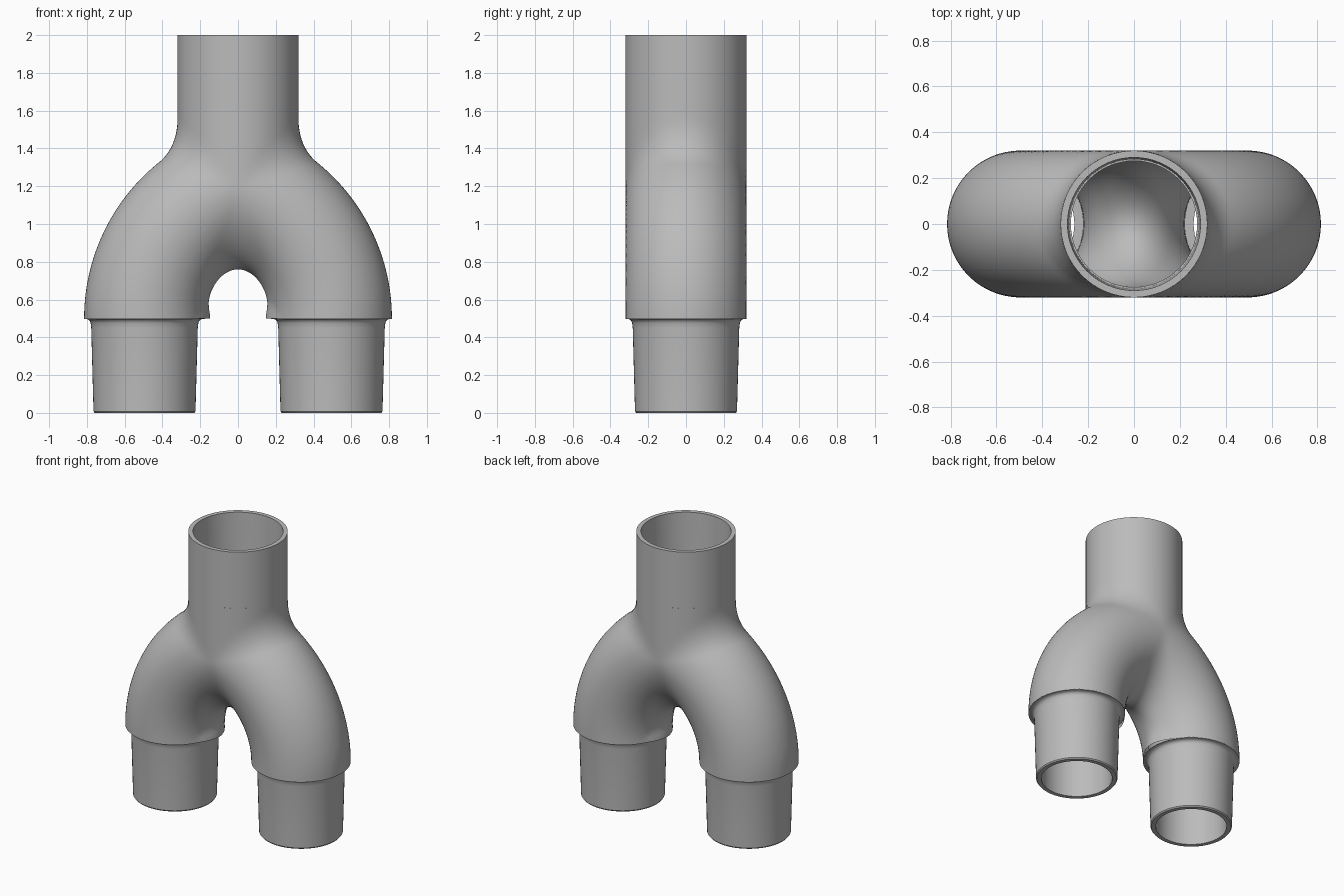
import bpy, bmesh, math
from mathutils import Vector, Matrix

cube = bpy.data.objects.get("Cube")
if cube:
    bpy.data.objects.remove(cube)

LEG_X, BEND_Z, BEND_R = 0.495, 0.5, 0.74      # leg axis, start and radius of the bend
BEND_X = LEG_X - BEND_R                       # centre of the bend
END = math.acos(-BEND_X / BEND_R)             # bend angle where both legs meet
JOIN_Z = BEND_Z + BEND_R * math.sin(END)
OUTER, INNER, FILLET = 0.32, 0.275, 0.27

grey = bpy.data.materials.new("grey_plastic")
grey.use_nodes = True
grey.diffuse_color = (0.5, 0.5, 0.5, 1)
grey.node_tree.nodes["Principled BSDF"].inputs["Base Color"].default_value = (0.5, 0.5, 0.5, 1)


def add_object(name, bm):
    mesh = bpy.data.meshes.new(name)
    bm.to_mesh(mesh)
    bm.free()
    mesh.materials.append(grey)
    ob = bpy.data.objects.new(name, mesh)
    bpy.context.collection.objects.link(ob)
    return ob


def smooth(ob):
    bpy.ops.object.select_all(action='DESELECT')
    ob.select_set(True)
    bpy.context.view_layer.objects.active = ob
    bpy.ops.object.shade_smooth_by_angle(angle=math.radians(35))


def lathe(name, profile, x=0, segments=64):
    """Revolve (radius, height) points around a vertical axis."""
    bm = bmesh.new()
    rings = []
    for r, z in profile:
        rings.append([bm.verts.new((x + r * math.cos(math.tau * i / segments),
                                    r * math.sin(math.tau * i / segments), z))
                      for i in range(segments)])
    for a, b in zip(rings, rings[1:]):
        for i in range(segments):
            j = (i + 1) % segments
            bm.faces.new((a[i], a[j], b[j], b[i]))
    smooth(add_object(name, bm))


def sweep(bm, path, radius, segments=48):
    """Closed tube along a path of points in the XZ plane."""
    rings = []
    for i, p in enumerate(path):
        t = (path[min(i + 1, len(path) - 1)] - path[max(i - 1, 0)]).normalized()
        side, y = Vector((t.z, 0, -t.x)), Vector((0, 1, 0))
        rings.append([bm.verts.new(p + radius * (side * math.cos(math.tau * k / segments)
                                                 + y * math.sin(math.tau * k / segments)))
                      for k in range(segments)])
    for a, b in zip(rings, rings[1:]):
        for i in range(segments):
            j = (i + 1) % segments
            bm.faces.new((a[i], a[j], b[j], b[i]))
    bm.faces.new(rings[0])
    bm.faces.new(rings[-1])


def bend_point(angle):
    return Vector((BEND_X + BEND_R * math.cos(angle), 0, BEND_Z + BEND_R * math.sin(angle)))


def leg_distance(p, side, radius):
    """Distance and direction from one bent leg."""
    q = Vector((p.x * side, p.y, p.z))
    if q.z < BEND_Z:
        near = Vector((LEG_X, 0, q.z))
    else:
        near = bend_point(min(math.atan2(q.z - BEND_Z, q.x - BEND_X), END))
    d = q - near
    length = d.length
    d.x *= side
    return length - radius, d.normalized()


def blend(a, b):
    """Rounded union; the fillet fades out where the surfaces are tangent."""
    k = max(FILLET * (1 - a[1].dot(b[1])), 1e-4)
    h = min(max(0.5 + 0.5 * (b[0] - a[0]) / k, 0), 1)
    return b[0] + (a[0] - b[0]) * h - k * h * (1 - h), b[1].lerp(a[1], h).normalized()


def body_distance(p, radius):
    stem = p - Vector((0, 0, max(p.z, JOIN_Z)))
    legs = blend(leg_distance(p, 1, radius), leg_distance(p, -1, radius))
    return blend(legs, (stem.length - radius, stem.normalized()))


def forked_shell(name, radius, top, inside=False):
    """Fork of three tubes, fused and pulled onto the filleted surface."""
    bm = bmesh.new()
    for side in (1, -1):
        path = [Vector((LEG_X, 0, 0.3))] + [bend_point(END * i / 24) for i in range(25)]
        sweep(bm, [Vector((p.x * side, 0, p.z)) for p in path], radius)
    sweep(bm, [Vector((0, 0, JOIN_Z - 0.1)), Vector((0, 0, top + 0.2))], radius)
    bmesh.ops.recalc_face_normals(bm, faces=bm.faces)
    ob = add_object(name, bm)
    mod = ob.modifiers.new("fuse", 'REMESH')
    mod.mode, mod.voxel_size = 'VOXEL', 0.025
    bm = bmesh.new()
    bm.from_object(ob, bpy.context.evaluated_depsgraph_get())
    ob.modifiers.remove(mod)
    # discard the caps before relaxing
    for z, up in ((top + 0.1, 1), (BEND_Z - 0.1, -1)):
        bmesh.ops.bisect_plane(bm, geom=bm.verts[:] + bm.edges[:] + bm.faces[:],
                               plane_co=(0, 0, z), plane_no=(0, 0, up), clear_outer=True)
    for step in range(7):
        if step < 4:
            bmesh.ops.smooth_vert(bm, verts=[v for v in bm.verts if not v.is_boundary],
                                  factor=0.5, use_axis_x=True, use_axis_y=True, use_axis_z=True)
        for v in bm.verts:
            d, n = body_distance(v.co, radius)
            v.co -= n * d
    # trim to the final ends
    for z, up in ((top, 1), (BEND_Z, -1)):
        bmesh.ops.bisect_plane(bm, geom=bm.verts[:] + bm.edges[:] + bm.faces[:],
                               plane_co=(0, 0, z), plane_no=(0, 0, up), clear_outer=True)
    if inside:
        bmesh.ops.reverse_faces(bm, faces=bm.faces)
    for f in bm.faces:
        f.smooth = True
        f.material_index = 0
    bm.to_mesh(ob.data)
    bm.free()
    if not ob.data.materials:
        ob.data.materials.append(grey)


# Forked body, outside and inside walls
forked_shell("fork_body", OUTER, 1.6)
forked_shell("fork_bore", INNER, 1.5, inside=True)

# Upper socket with a tapered mouth
lathe("top_socket", [(OUTER, 1.6), (OUTER, 2.0), (0.29, 2.0), (0.282, 1.5), (INNER, 1.5)])

# Tapered spigots with a shoulder under each leg
spigot = [(INNER, 0.5), (0.235, 0.5), (0.235, 0), (0.264, 0), (0.27, 0.008),
          (0.282, 0.45), (0.285, 0.475), (0.291, 0.489), (0.302, 0.496), (OUTER, 0.498), (OUTER, 0.5)]
for name, side in (("left_spigot", 1), ("right_spigot", -1)):
    lathe(name, spigot, side * LEG_X)
